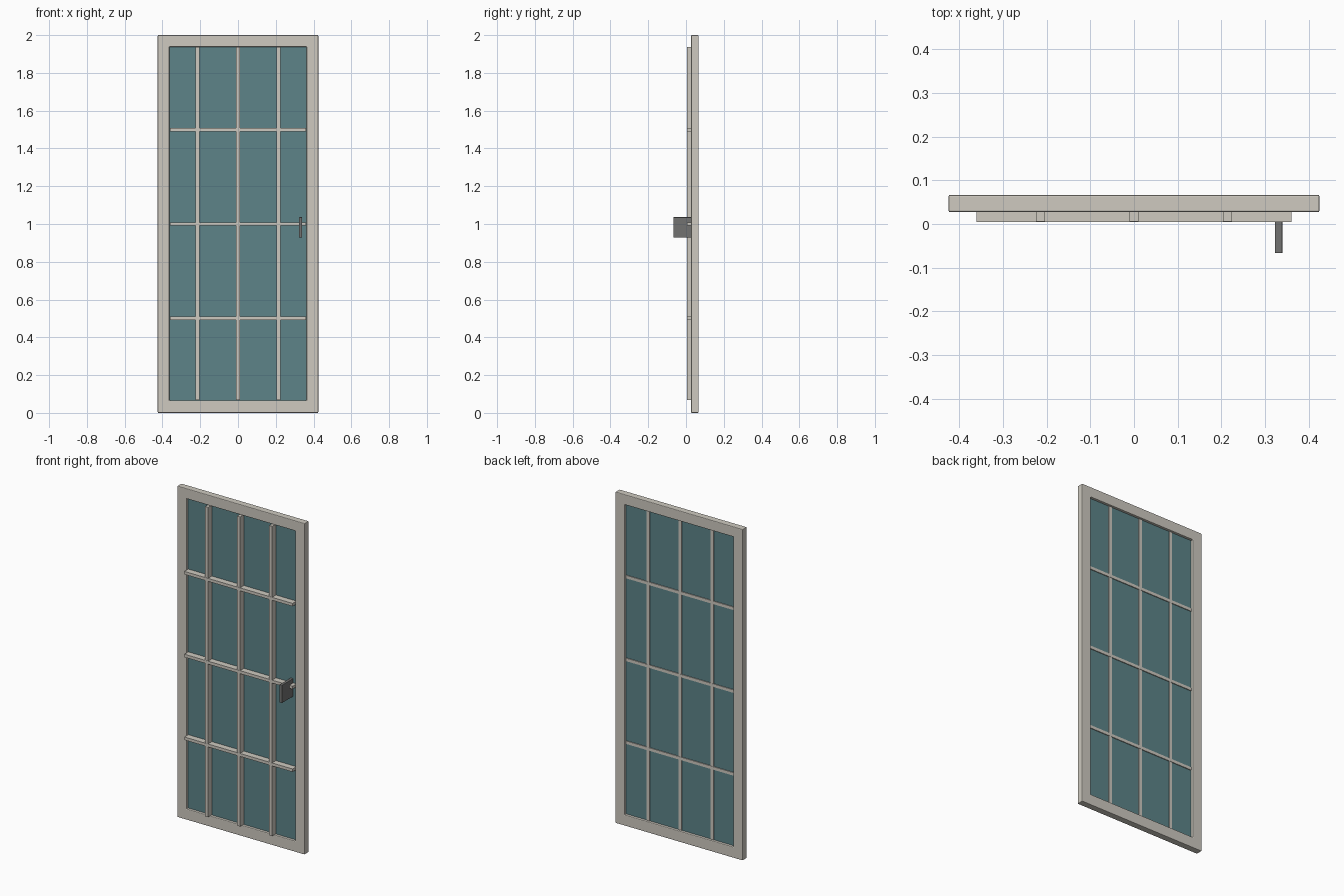
import bpy, bmesh

if "Cube" in bpy.data.objects:
    bpy.data.objects.remove(bpy.data.objects["Cube"])


def material(name, color):
    m = bpy.data.materials.new(name)
    m.diffuse_color = (*color, 1)
    m.use_nodes = True
    m.node_tree.nodes["Principled BSDF"].inputs["Base Color"].default_value = m.diffuse_color
    return m


PAINT = material("warm_paint", (0.62, 0.59, 0.53))
GLASS = material("teal_glass", (0.11, 0.23, 0.25))
METAL = material("dark_metal", (0.17, 0.17, 0.165))


def finish(ob, mat, bevel):
    ob.data.materials.append(mat)
    if bevel:
        mod = ob.modifiers.new("bevel", 'BEVEL')
        mod.width = bevel
        mod.segments = 2
        mod.limit_method = 'ANGLE'
    return ob


def box(name, x, y, z, mat, bevel=0):
    """Box from (min, max) ranges on each axis."""
    bpy.ops.mesh.primitive_cube_add(size=1)
    ob = bpy.context.object
    ob.name = name
    for v in ob.data.vertices:
        v.co = [r[0] if c < 0 else r[1] for c, r in zip(v.co, (x, y, z))]
    return finish(ob, mat, bevel)


# Outer frame: one continuous rectangular ring
bm = bmesh.new()
y0, y1 = 0.027, 0.067
loops = []
for hw, zb, zt, y in ((0.425, 0, 2, y0), (0.363, 0.066, 1.938, y0),
                      (0.363, 0.066, 1.938, y1), (0.425, 0, 2, y1)):
    loops.append([bm.verts.new((sx * hw, y, z))
                  for sx, z in ((-1, zb), (1, zb), (1, zt), (-1, zt))])
for k in range(4):
    a, b = loops[k], loops[(k + 1) % 4]
    for i in range(4):
        j = (i + 1) % 4
        bm.faces.new((a[i], a[j], b[j], b[i]))
bmesh.ops.recalc_face_normals(bm, faces=bm.faces)
mesh = bpy.data.meshes.new("door_frame")
bm.to_mesh(mesh)
bm.free()
frame = bpy.data.objects.new("door_frame", mesh)
bpy.context.collection.objects.link(frame)
finish(frame, PAINT, 0.004)

# Glass pane set in the middle of the frame
box("glass_pane", (-0.366, 0.366), (0.042, 0.052), (0.063, 1.941), GLASS)

# Glazing bars, standing proud at the front
for i, x in enumerate((-0.214, 0, 0.214)):
    box(f"vertical_bar_{i + 1}", (x - 0.01, x + 0.01), (0.006, 0.056), (0.067, 1.937), PAINT)
for i, z in enumerate((0.5, 1.0, 1.5)):
    box(f"horizontal_bar_{i + 1}", (-0.361, 0.361), (0.005, 0.057), (z - 0.009, z + 0.009), PAINT)

# Flat plate handle on the middle bar
box("handle", (0.323, 0.34), (-0.067, 0.042), (0.928, 1.036), METAL, 0.002)
